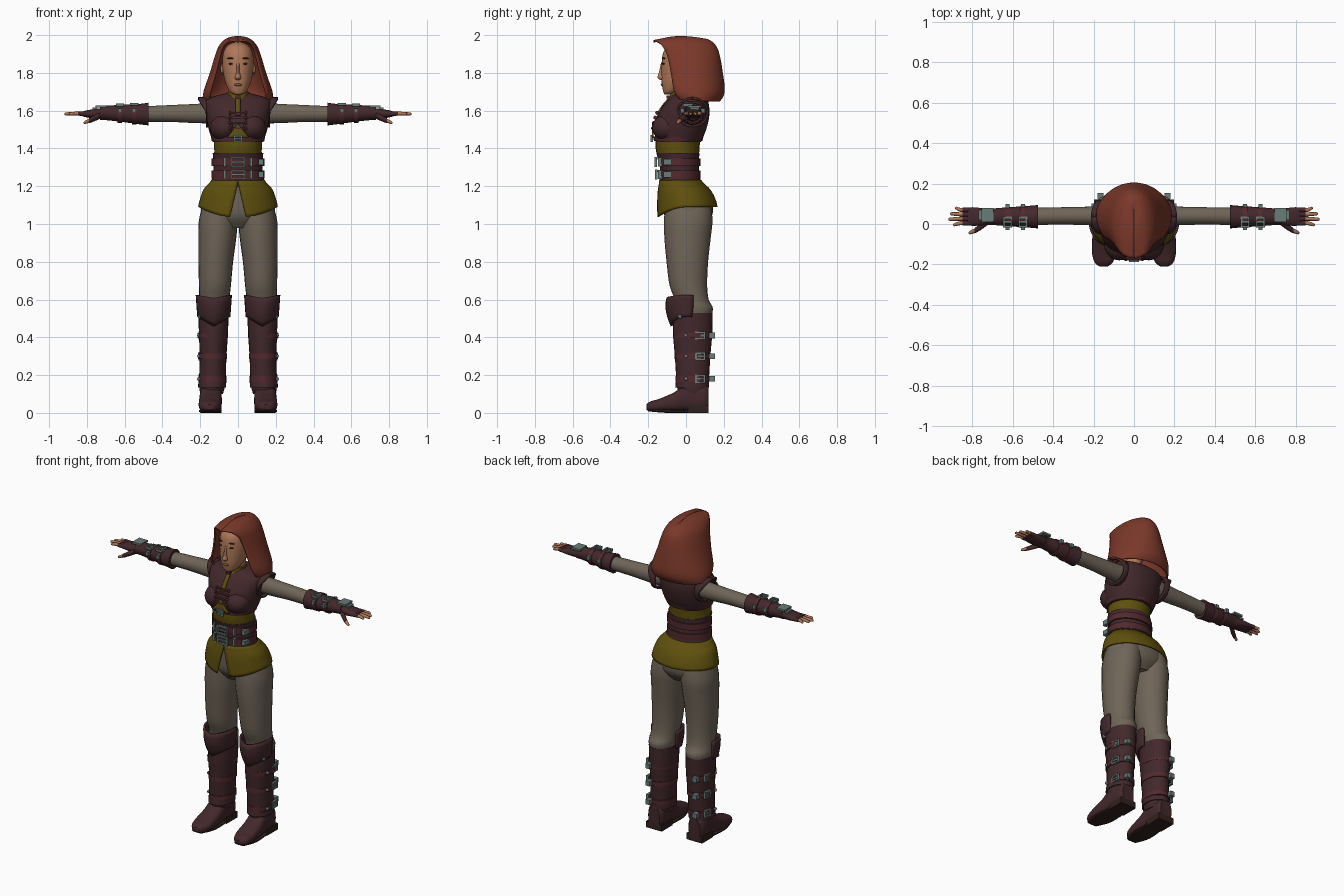
import bpy, bmesh
from math import sin, cos, pi, radians, copysign
from mathutils import Matrix, Vector

cube = bpy.data.objects.get("Cube")
if cube:
    bpy.data.objects.remove(cube)
made = []


def material(name, *rgb):
    mat = bpy.data.materials.new(name)
    mat.use_nodes = True
    mat.diffuse_color = (*rgb, 1)
    mat.node_tree.nodes["Principled BSDF"].inputs["Base Color"].default_value = (*rgb, 1)
    return mat


red = material("rust cloth", .2, .04, .023)
leather = material("dark leather", .055, .021, .024)
strap = material("red leather", .085, .022, .027)
olive = material("olive cloth", .115, .08, .004)
linen = material("grey linen", .16, .13, .098)
skin = material("skin", .43, .19, .1)
metal = material("blue grey metal", .14, .2, .185)
dark = material("dark brown", .03, .015, .012)
lip = material("lips", .3, .09, .06)


def finish(name, mat, bm, mirror=False, thick=0):
    bmesh.ops.recalc_face_normals(bm, faces=bm.faces)
    mesh = bpy.data.meshes.new(name)
    bm.to_mesh(mesh)
    bm.free()
    mesh.materials.append(mat)
    obj = bpy.data.objects.new(name, mesh)
    bpy.context.collection.objects.link(obj)
    if thick:
        mod = obj.modifiers.new("thickness", "SOLIDIFY")
        mod.thickness, mod.offset = thick, 0
    if mirror:
        obj.modifiers.new("mirror", "MIRROR")
    made.append(obj)


def spline(keys, t):
    """Smooth curve through the key tuples, t from 0 to 1."""
    last = len(keys) - 1
    i = min(int(t * last), last - 1)
    f = t * last - i
    four = (keys[max(0, min(last, i + k))] for k in (-1, 0, 1, 2))
    return [q + f / 2 * (r - p + f * (2 * p - 5 * q + 4 * r - s + f * (3 * (q - r) + s - p)))
            for p, q, r, s in zip(*four)]


def grid(name, mat, func, nu, nv, closed=False, **options):
    """Surface of func(u, v); a closed one wraps in u and is capped."""
    bm = bmesh.new()
    cols = nu if closed else nu + 1
    rows = [[bm.verts.new(func(i / nu, j / nv)) for i in range(cols)] for j in range(nv + 1)]
    for low, high in zip(rows, rows[1:]):
        for i in range(nu):
            k = (i + 1) % cols
            bm.faces.new((low[i], low[k], high[k], high[i]))
    if closed:
        bm.faces.new(rows[0])
        bm.faces.new(rows[-1])
    finish(name, mat, bm, **options)


def loft(name, mat, keys, axis=2, power=1, sides=24, **options):
    """Rounded sections (position, centre, centre, radius, radius) along an axis."""
    def func(u, v):
        t, a, b, ra, rb = spline(keys, v)
        c, s = cos(2 * pi * u), sin(2 * pi * u)
        point = [a + ra * copysign(abs(c) ** power, c), b + rb * copysign(abs(s) ** power, s)]
        point.insert(axis, t)
        return point
    grid(name, mat, func, sides, 4 * (len(keys) - 1), closed=True, **options)


def solids(name, mat, items, ball=False, **options):
    """Boxes or ellipsoids given as (location, full size)."""
    bm = bmesh.new()
    for loc, size in items:
        place = Matrix.Translation(loc) @ Matrix.Diagonal((*size, 1))
        if ball:
            bmesh.ops.create_uvsphere(bm, u_segments=20, v_segments=12, radius=.5, matrix=place)
        else:
            bmesh.ops.create_cube(bm, size=1, matrix=place)
    finish(name, mat, bm, **options)


def frame(loc, w, h, normal, bar=.009):
    """Four bars and a prong forming a buckle that faces the normal axis."""
    u, v = [k for k in range(3) if k != normal]
    items = []
    for along, across, length, gap in ((u, v, w, h), (v, u, h, w)):
        for side in (-.5, .5):
            p, size = Vector(loc), [bar * 1.6] * 3
            p[across] += side * gap
            size[along], size[across] = length + bar, bar
            items.append((p, size))
    prong = [bar] * 3
    prong[u] = w
    return items + [(loc, prong)]


# Trousers
loft("trouser_legs", linen, [(.48, .13, .04, .07, .08), (.55, .13, .045, .078, .098),
     (.6, .126, .03, .08, .09), (.68, .122, .012, .085, .1), (.8, .118, .007, .092, .11),
     (.92, .11, .008, .1, .122), (1.02, .104, .012, .103, .128), (1.12, .09, .01, .09, .12)],
     mirror=True)
loft("trouser_hips", linen, [(.98, 0, .01, .11, .08), (1.04, 0, .012, .19, .125),
                             (1.12, 0, .008, .185, .13), (1.22, 0, -.02, .13, .1)])

# Tall boots
loft("boot_shafts", leather, [(.1, .14, .035, .06, .075), (.16, .136, .035, .07, .085),
     (.3, .132, .035, .071, .094), (.42, .13, .035, .077, .104), (.53, .13, .037, .08, .104)],
     mirror=True)
loft("boot_ankle_cuffs", leather, [(.135, .137, .033, .074, .09), (.165, .136, .034, .074, .088)],
     mirror=True)
loft("boot_feet", leather, [(.12, .143, .075, .04, .065), (.09, .143, .08, .055, .075),
     (0, .144, .08, .058, .072), (-.06, .146, .058, .06, .052), (-.14, .148, .041, .06, .034),
     (-.19, .15, .034, .045, .026), (-.21, .15, .03, .02, .014)], axis=1, power=.75, mirror=True)
solids("boot_heels", dark, [((.143, .065, .02), (.11, .11, .04))], mirror=True)
loft("boot_soles", dark, [(.05, .143, .008, .05, .008), (-.1, .147, .01, .06, .01),
     (-.2, .15, .016, .035, .008)], axis=1, power=.6, mirror=True)


def knee_guard(u, v):
    a = (u - .5) * radians(210)
    return (.128 + (.082 + .008 * v) * sin(a), .01 - (.085 + .028 * sin(2.2 * v)) * cos(a),
            (1 - v) * (.46 + .05 * abs(sin(a))) + v * (.608 + .016 * abs(sin(a))))


grid("knee_guards", leather, knee_guard, 16, 6, thick=.012, mirror=True)
buckles, tabs, studs = [], [], []
for i, z in enumerate((.18, .3, .41)):
    grow = 1 + i * .05
    loft(f"boot_strap_{i + 1}", strap, [(z - .014, .134, .037, .073 * grow, .093 * grow),
         (z + .014, .134, .037, .073 * grow, .093 * grow)], mirror=True)
    buckles.extend(frame((.203, .075, z), .045, .035, 0))
    tabs.append(((.165, .138, z), (.03, .03, .03)))
    studs.append(((.208, 0, z), (.016, .02, .02)))
solids("boot_buckles", metal, buckles, mirror=True)
solids("boot_strap_tips", metal, tabs, mirror=True)
solids("boot_studs", metal, studs + [((.2, -.03, .51), (.025, .025, .025))], ball=True, mirror=True)


# Flared tunic skirt, split at the front
def skirt(u, v):
    cy, rx, ry = spline([(-.03, .138, .108), (-.012, .178, .135), (0, .196, .15), (.006, .207, .157)], v)
    a = .21 * v + u * (2 * pi - .42 * v)
    hem = 1.09 - .055 * max(0, cos(a)) ** 2
    return rx * sin(a), cy - ry * cos(a), 1.23 + (hem - 1.23) * v


grid("tunic_skirt", olive, skirt, 48, 10, thick=.008)
loft("tunic_waist", olive, [(1.34, 0, -.04, .126, .108), (1.41, 0, -.045, .126, .117),
                            (1.47, 0, -.04, .13, .118)])

# Leather corset and belts
loft("corset", leather, [(1.195, 0, -.025, .15, .117), (1.24, 0, -.032, .138, .108),
                         (1.3, 0, -.035, .129, .103), (1.375, 0, -.043, .134, .114)], sides=36)
for label, z in (("lower", 1.262), ("upper", 1.328)):
    loft(label + "_belt", strap, [(z - .02, 0, -.035, .14, .112), (z + .02, 0, -.036, .139, .114)])
loft("chest_strap", strap, [(1.44, 0, -.042, .139, .128), (1.462, 0, -.04, .144, .133)])
solids("belt_buckles", metal, frame((0, -.157, 1.262), .065, .045, 1)
       + frame((0, -.16, 1.328), .065, .045, 1) + frame((0, -.182, 1.452), .04, .028, 1))
solids("belt_loops", metal, [((x, -.132, z), (.014, .03, .046))
                             for x in (-.07, .07) for z in (1.262, 1.328)])
solids("belt_tips", metal, [((.122, -.1, z), (.025, .04, .03)) for z in (1.262, 1.328)])

# Vest
vest = [(1.435, 0, -.04, .134, .12), (1.5, 0, -.03, .155, .137), (1.57, 0, -.015, .168, .138),
        (1.625, 0, 0, .175, .122), (1.662, 0, .01, .165, .1), (1.69, 0, 0, .075, .065)]
loft("vest", leather, vest, power=.9, sides=40)
solids("vest_bust", leather, [((.073, -.1, 1.51), (.15, .16, .14))], ball=True, mirror=True)


def shoulder(u, v):
    a = 2 * pi * u
    return (.14 + v * (.03 + .043 * max(0, cos(a))), .035 + .08 * sin(a), 1.592 + .074 * cos(a))


grid("vest_shoulders", leather, shoulder, 24, 3, thick=.012, mirror=True)


def placket(u, v):
    z, _, cy, _, ry = spline(vest, .42 + .4 * v)
    return (u - .5) * .024, cy - ry - .004, z


grid("vest_placket", olive, placket, 1, 10, thick=.006)
grid("vest_front_gusset", olive, lambda u, v: ((u - .5) * .12 * (1 - v), -.175, 1.455 + .075 * v),
     4, 4, thick=.008)
laces, knots = [], []
for v in (.22, .3, .38, .46):
    z, _, cy, _, ry = spline(vest, v)
    laces.append(((0, cy - ry - .008, z), (.085, .014, .009)))
    knots += [((x, cy - ry - .008, z), (.014, .02, .02)) for x in (-.042, .042)]
solids("vest_laces", strap, laces)
solids("vest_toggles", strap, knots, ball=True)
loft("collar", olive, [(1.64, 0, -.025, .085, .078), (1.67, 0, -.022, .066, .066),
                       (1.7, 0, -.02, .06, .062)])
solids("collar_clasp", strap, [((0, -.093, 1.672), (.025, .02, .014))])

# Sleeves, bracers and gloves
loft("sleeves", linen, [(.12, .04, 1.588, .05, .055), (.22, .04, 1.585, .046, .051),
     (.35, .04, 1.585, .043, .045), (.5, .038, 1.582, .043, .041)], axis=0, mirror=True)
loft("bracers", leather, [(.475, .036, 1.582, .058, .06), (.53, .036, 1.582, .053, .053),
     (.62, .036, 1.586, .047, .045), (.7, .036, 1.588, .041, .038), (.73, .036, 1.588, .043, .038)],
     axis=0, mirror=True)
loft("gloves", leather, [(.7, .037, 1.587, .033, .03), (.75, .036, 1.584, .042, .026),
     (.8, .037, 1.583, .046, .019), (.825, .037, 1.583, .04, .012)], axis=0, power=.85, mirror=True)
bracer_metal = [((.725, .045, 1.622), (.06, .07, .012)), ((.76, .045, 1.61), (.02, .05, .012))]
for i, x in enumerate((.55, .625)):
    r = .056 - i * .006
    loft(f"bracer_strap_{i + 1}", strap, [(x - .012, .036, 1.584, r, r), (x + .012, .036, 1.584, r, r)],
         axis=0, mirror=True)
    bracer_metal += frame((x, .01, 1.634 - i * .004), .035, .045, 2)
    bracer_metal += [((x, y, 1.6), (.02, .02, .024)) for y in (-.02, .09)]
solids("bracer_metal", metal, bracer_metal, mirror=True)
for i, tip in enumerate((.895, .918, .91, .885)):
    y = .004 + i * .022
    end = y + (i - 1.5) * .005
    loft(f"finger_{i + 1}", skin, [(.82, y, 1.583, .01, .01), (.86, y, 1.585, .01, .01),
         (tip - .008, end, 1.583, .008, .008), (tip, end, 1.582, .003, .003)],
         axis=0, sides=10, mirror=True)
    loft(f"glove_finger_{i + 1}", leather, [(.8, y, 1.583, .012, .013), (.848, y, 1.585, .012, .012)],
         axis=0, sides=10, mirror=True)
loft("glove_thumbs", leather, [(.73, .01, 1.575, .02, .018), (.765, -.018, 1.558, .016, .016),
     (.79, -.034, 1.546, .013, .013)], axis=0, sides=12, mirror=True)
loft("thumbs", skin, [(.785, -.032, 1.548, .011, .011), (.81, -.042, 1.538, .009, .009),
     (.818, -.044, 1.535, .003, .003)], axis=0, sides=10, mirror=True)

# Head and face
loft("neck", skin, [(1.64, 0, -.01, .05, .055), (1.76, 0, -.01, .05, .055)])
loft("head", skin, [(1.686, 0, -.095, .018, .018), (1.7, 0, -.08, .042, .04),
     (1.74, 0, -.05, .064, .078), (1.79, 0, -.03, .077, .1), (1.85, 0, -.022, .083, .107),
     (1.91, 0, -.02, .077, .1), (1.95, 0, -.015, .05, .07), (1.965, 0, -.01, .01, .015)],
     power=.92, sides=32)
loft("nose", skin, [(1.763, 0, -.125, .012, .012), (1.776, 0, -.13, .017, .021),
     (1.8, 0, -.126, .01, .018), (1.855, 0, -.122, .008, .01)], sides=12)
solids("ears", skin, [((.084, -.02, 1.82), (.018, .04, .06))], ball=True, mirror=True)
solids("eyes", dark, [((.035, -.117, 1.848), (.03, .016, .011))], ball=True, mirror=True)
solids("eyebrows", dark, [((.037, -.117, 1.877), (.042, .018, .008))], ball=True, mirror=True)
solids("lips", lip, [((0, -.126, 1.737), (.042, .016, .013))], ball=True)

# Hood, open at the front and drooping to a brim
hood_rings = [(1.65, .182, -.02, .175), (1.7, .178, -.06, .2), (1.8, .144, -.078, .19),
              (1.9, .114, -.1, .172), (1.95, .092, -.127, .15), (1.985, .056, -.156, .11),
              (2, 0, -.172, .06)]


def hood(u, v):
    z, w, front, back = spline(hood_rings, v)
    curl = radians(35)
    a = -curl + u * (pi + 2 * curl)
    depth = (sin(a) + sin(curl)) / (1 + sin(curl))
    droop = .035 * v ** 4 * (1 - depth) ** 2 + .03 * v ** 6 * depth ** 4
    return w * cos(a), front + (back - front) * depth, z - droop


grid("hood", red, hood, 40, 24, thick=.01)

for obj in made:
    obj.select_set(True)
bpy.context.view_layer.objects.active = made[0]
bpy.ops.object.shade_smooth_by_angle(angle=radians(42))
